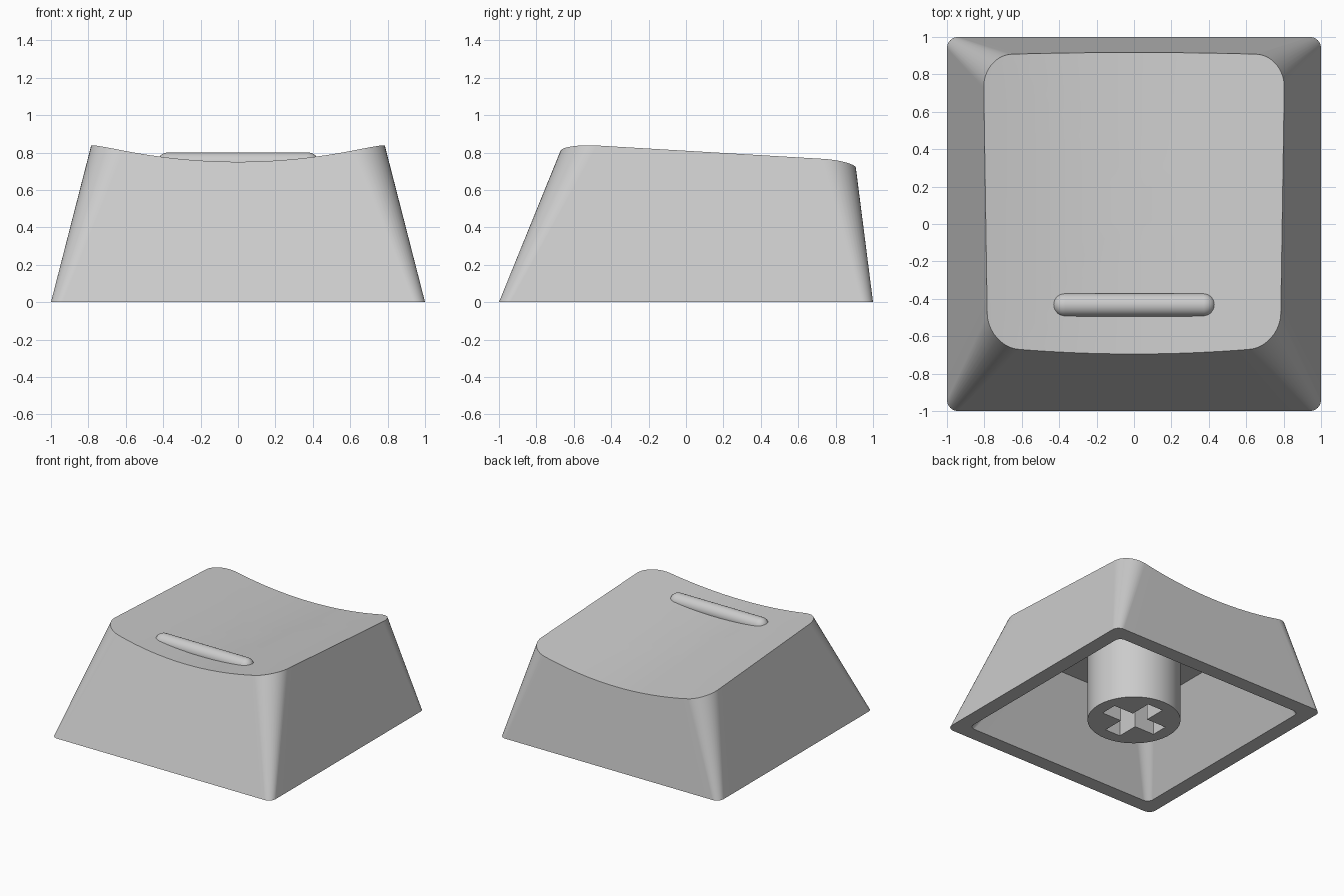
import bpy, bmesh, math
from mathutils import Vector

if "Cube" in bpy.data.objects:
    bpy.data.objects.remove(bpy.data.objects["Cube"])

plastic = bpy.data.materials.new("light_grey_plastic")
plastic.use_nodes = True
GREY = (0.6, 0.6, 0.6, 1)
plastic.diffuse_color = GREY
plastic.node_tree.nodes["Principled BSDF"].inputs["Base Color"].default_value = GREY


def finish(bm, name):
    """Turn a bmesh into a smooth object with crisp edges."""
    bmesh.ops.recalc_face_normals(bm, faces=bm.faces)
    mesh = bpy.data.meshes.new(name)
    bm.to_mesh(mesh)
    bm.free()
    mesh.materials.append(plastic)
    obj = bpy.data.objects.new(name, mesh)
    bpy.context.collection.objects.link(obj)
    bpy.ops.object.select_all(action="DESELECT")
    obj.select_set(True)
    bpy.context.view_layer.objects.active = obj
    bpy.ops.object.shade_smooth_by_angle(angle=math.radians(30))
    weighted = obj.modifiers.new("flat_walls", "WEIGHTED_NORMAL")
    weighted.keep_sharp = True
    return obj


def outline(x, front, back, radius, z, arc=10, straight=16):
    """Rounded rectangle, always with the same number of points."""
    centres = [(x - radius, back - radius), (radius - x, back - radius),
               (radius - x, front + radius), (x - radius, front + radius)]
    corners = []
    for i, (cx, cy) in enumerate(centres):
        angles = [math.pi / 2 * (i + k / arc) for k in range(arc + 1)]
        corners.append([Vector((cx + radius * math.cos(a), cy + radius * math.sin(a), z))
                        for a in angles])
    points = []
    for i, corner in enumerate(corners):
        end, start = corner[-1], corners[(i + 1) % 4][0]
        points += corner + [end.lerp(start, k / straight) for k in range(1, straight)]
    return points


def bridge(bm, a, b):
    n = len(a)
    for i in range(n):
        j = (i + 1) % n
        bm.faces.new((a[i], a[j], b[j], b[i]))


def dish(x, y):
    """Height of the scooped, back-sloping top."""
    return 0.75 + 0.164 * x * x - 0.063 * (y + 0.69)


def on_dish(low, high):
    t = 0.8
    for _ in range(20):
        p = low.lerp(high, t)
        t = dish(p.x, p.y) / high.z
    return low.lerp(high, t)


# Hollow cap: ceiling, inner wall, rim, outer wall, then rings closing the top
base = outline(1, -1, 1, 0.06, 0)
apex = outline(0.769, -0.634, 0.885, 0.19, 0.9)
edge = [on_dish(p, q) for p, q in zip(base, apex)]
rings = [outline(0.60, -0.59, 0.78, 0.12, 0.6),
         outline(0.88, -0.88, 0.88, 0.05, 0), base, edge]
middle = Vector((0, 0.11, 0))
for scale in (0.97, 0.85, 0.7, 0.55, 0.4, 0.25, 0.1):
    ring = [middle + (p - middle) * scale for p in edge]
    rings.append([Vector((p.x, p.y, dish(p.x, p.y))) for p in ring])
bm = bmesh.new()
loops = [[bm.verts.new(p) for p in ring] for ring in rings]
for lower, upper in zip(loops, loops[1:]):
    bridge(bm, lower, upper)
bm.faces.new(loops[0])
bm.faces.new(loops[-1])
finish(bm, "cap_shell")

# Stem: round post with a cross-shaped socket in its lower end
bm = bmesh.new()
SIDES, RADIUS, TOP, SOCKET = 64, 0.35, 0.62, 0.45
ARM, HALF = 0.25, 0.07
circle = [(RADIUS * math.cos(math.tau * i / SIDES), RADIUS * math.sin(math.tau * i / SIDES))
          for i in range(SIDES)]
cross = []
for turn in range(4):
    c, s = round(math.cos(turn * math.pi / 2)), round(math.sin(turn * math.pi / 2))
    for px, py in ((ARM, -HALF), (ARM, HALF), (HALF, HALF)):
        cross.append((c * px - s * py, s * px + c * py))
rim_edges = []
for profile, height in ((circle, TOP), (cross, SOCKET)):
    low = [bm.verts.new((x, y, 0)) for x, y in profile]
    high = [bm.verts.new((x, y, height)) for x, y in profile]
    bridge(bm, low, high)
    bm.faces.new(high)
    rim_edges += [bm.edges.get((low[i - 1], low[i])) for i in range(len(low))]
bmesh.ops.triangle_fill(bm, edges=rim_edges, use_beauty=True)
finish(bm, "stem")

# Raised homing bar: a capsule sunk into the top
bm = bmesh.new()
bmesh.ops.create_uvsphere(bm, u_segments=32, v_segments=16, radius=0.0625)
for v in bm.verts:
    v.co = Vector((v.co.z, v.co.x, v.co.y))
bmesh.ops.bisect_plane(bm, geom=bm.verts[:] + bm.edges[:] + bm.faces[:],
                       plane_co=(0, 0, 0), plane_no=(1, 0, 0))
middle_edges = [e for e in bm.edges if all(abs(v.co.x) < 1e-5 for v in e.verts)]
bmesh.ops.split_edges(bm, edges=middle_edges)
for f in bm.faces:
    side = 1 if f.calc_center_median().x > 0 else -1
    for v in f.verts:
        v.tag = side > 0
for v in bm.verts:
    v.co.x += 0.3725 if v.tag else -0.3725
bmesh.ops.bridge_loops(bm, edges=[e for e in bm.edges if e.is_boundary])
bmesh.ops.translate(bm, verts=bm.verts, vec=(0, -0.433, 0.738))
finish(bm, "homing_bar")
